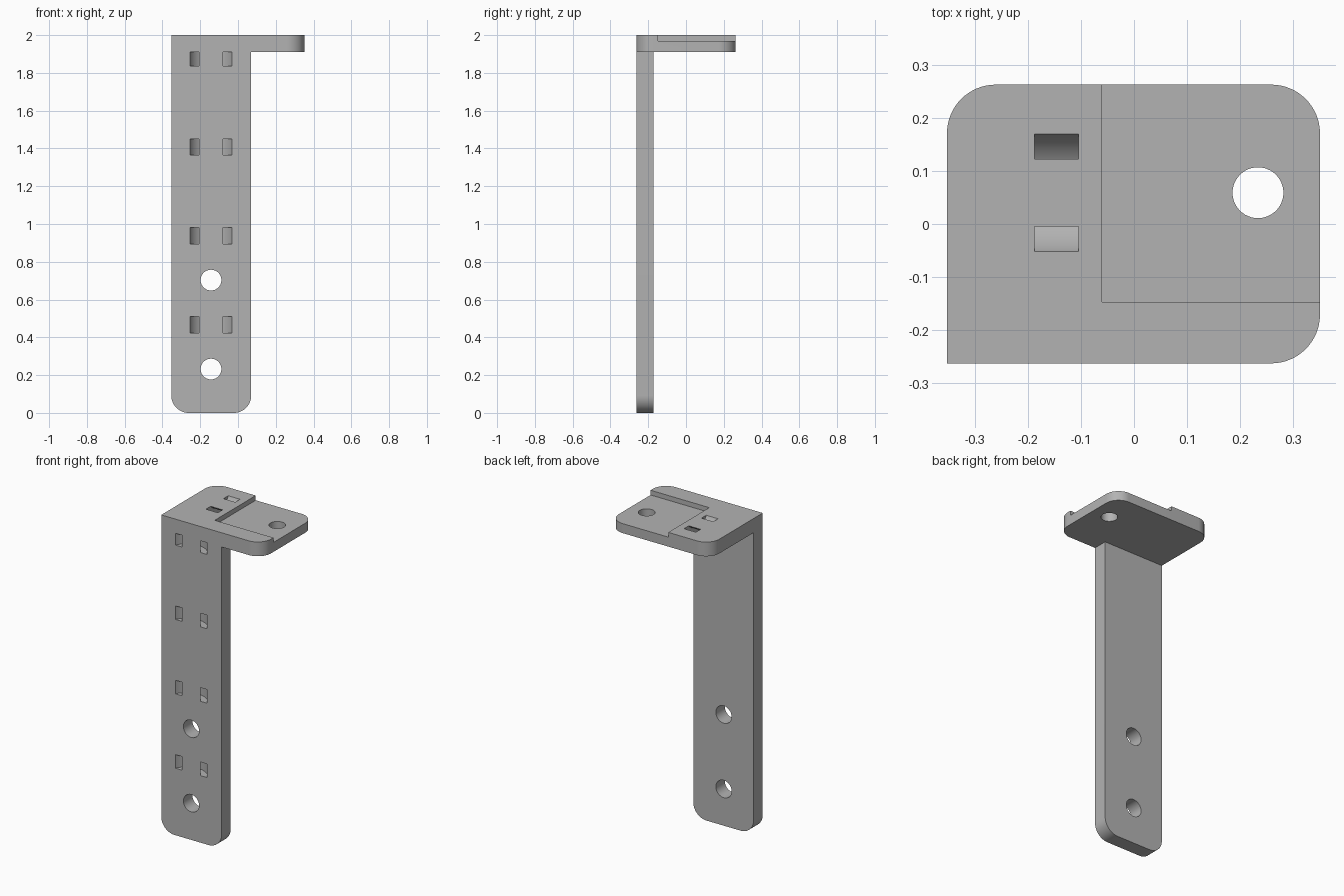
import bpy, bmesh, math
from math import cos, sin, pi

cube = bpy.data.objects.get("Cube")
if cube:
    bpy.data.objects.remove(cube, do_unlink=True)

grey = bpy.data.materials.new("plain grey")
grey.use_nodes = True
colour = (0.45, 0.45, 0.45, 1)
grey.diffuse_color = colour
grey.node_tree.nodes["Principled BSDF"].inputs["Base Color"].default_value = colour

THICK, ROUND = 0.09, 0.092
LEFT, RIGHT, FRONT, BACK, TOP = -0.353, 0.351, -0.263, 0.263, 2.0
COLUMN_X, COLUMN_RIGHT, SLOT_Y = -0.143, 0.07, 0.059


def arc(cx, cy, r, start, end, steps):
    angles = [start + (end - start) * i / steps for i in range(steps + 1)]
    return [(cx + r * cos(a), cy + r * sin(a)) for a in angles]


def rounded(x0, y0, x1, y1, radii):
    """Rectangle outline; radii run from lower left, counter-clockwise."""
    pts = []
    corners = [(x0, y0, 1, 1), (x1, y0, -1, 1), (x1, y1, -1, -1), (x0, y1, 1, -1)]
    for i, ((x, y, sx, sy), r) in enumerate(zip(corners, radii)):
        if r:
            start = pi + i * pi / 2
            pts += arc(x + sx * r, y + sy * r, r, start, start + pi / 2, 16)
        else:
            pts.append((x, y))
    return pts


def prism(name, outline, axis, lo, hi):
    """Extrude a flat outline along the named axis."""
    place = {"x": lambda a, b: (lo, a, b),
             "y": lambda a, b: (a, lo, b),
             "z": lambda a, b: (a, b, lo)}[axis]
    bm = bmesh.new()
    face = bm.faces.new([bm.verts.new(place(a, b)) for a, b in outline])
    new = bmesh.ops.extrude_face_region(bm, geom=[face])["geom"]
    shift = [(hi - lo) * (axis == k) for k in "xyz"]
    bmesh.ops.translate(bm, vec=shift,
                        verts=[v for v in new if isinstance(v, bmesh.types.BMVert)])
    bmesh.ops.recalc_face_normals(bm, faces=bm.faces)
    mesh = bpy.data.meshes.new(name)
    bm.to_mesh(mesh)
    bm.free()
    mesh.materials.append(grey)
    obj = bpy.data.objects.new(name, mesh)
    bpy.context.collection.objects.link(obj)
    return obj


def combine(target, tool, operation):
    tool.hide_render = True
    mod = target.modifiers.new(operation, "BOOLEAN")
    mod.operation, mod.solver, mod.object = operation, "EXACT", tool
    bpy.context.view_layer.objects.active = target
    bpy.ops.object.modifier_apply(modifier=mod.name)
    bpy.data.objects.remove(tool, do_unlink=True)


def half_ring(cx, cy, start):
    """Curved tie channel, centred just outside the surface."""
    return (arc(cx, cy, 0.122, start, start + pi, 32)
            + arc(cx, cy, 0.081, start + pi, start, 32))


# Upright and top plate joined into one bracket
bracket = prism("bracket", rounded(LEFT, 0, COLUMN_RIGHT, TOP, (ROUND, ROUND, 0, 0)),
                "y", FRONT, FRONT + THICK)
plate = prism("top_plate", rounded(LEFT, FRONT, RIGHT, BACK, (0, ROUND, ROUND, ROUND)),
              "z", TOP - THICK, TOP)
combine(bracket, plate, "UNION")

# Shallow step in the plate
step = prism("step_cutter", rounded(-0.06, -0.147, 0.5, 0.5, (0, 0, 0, 0)), "z", 1.97, 2.1)
combine(bracket, step, "DIFFERENCE")

# Screw holes
for z in (0.232, 0.703):
    hole = prism("hole_cutter", arc(COLUMN_X, z, 0.055, 0, 2 * pi, 48)[:-1], "y", -0.4, 0)
    combine(bracket, hole, "DIFFERENCE")
hole = prism("hole_cutter", arc(0.234, SLOT_Y, 0.048, 0, 2 * pi, 48)[:-1], "z", 1.8, 2.1)
combine(bracket, hole, "DIFFERENCE")

# Tie channels down the front; the highest one stops at the plate
for i in range(4):
    z = 0.467 + 0.4705 * i
    channel = prism("channel_cutter", half_ring(COLUMN_X, FRONT - 0.05, 0),
                    "z", z - 0.043, min(z + 0.043, TOP - THICK))
    combine(bracket, channel, "DIFFERENCE")

# Tie channel across the top
channel = prism("channel_cutter", half_ring(SLOT_Y, TOP + 0.05, pi), "x", -0.188, -0.105)
combine(bracket, channel, "DIFFERENCE")

# Smooth curves, sharp edges
bpy.ops.object.select_all(action="DESELECT")
bracket.select_set(True)
bpy.context.view_layer.objects.active = bracket
bpy.ops.object.shade_smooth_by_angle(angle=math.radians(30))
